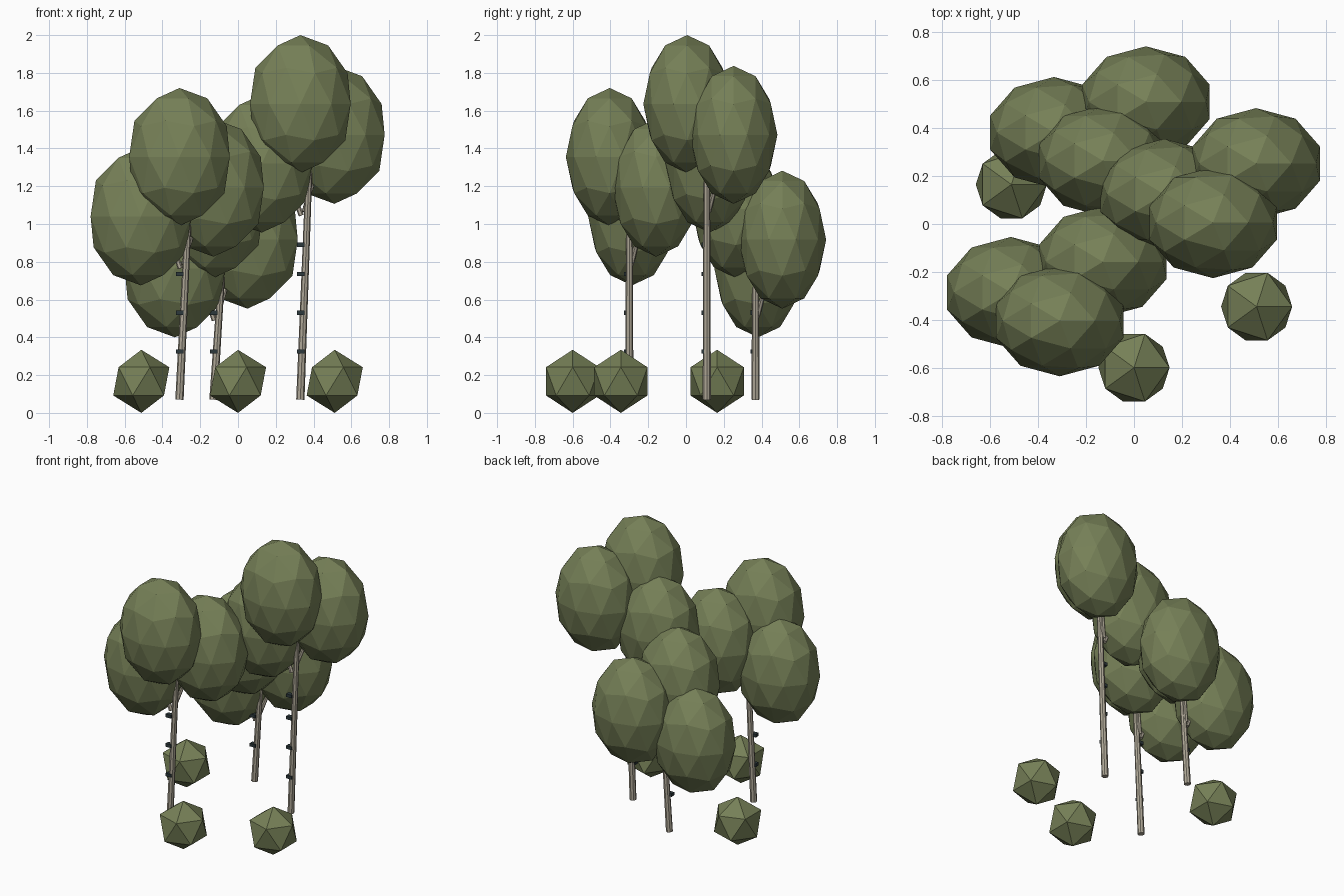
import bpy
from mathutils import Vector

cube = bpy.data.objects.get("Cube")
if cube:
    bpy.data.objects.remove(cube, do_unlink=True)


def material(name, color):
    mat = bpy.data.materials.new(name)
    mat.use_nodes = True
    mat.diffuse_color = (*color, 1)
    mat.node_tree.nodes["Principled BSDF"].inputs["Base Color"].default_value = (*color, 1)
    return mat


leaf_green = material("leaf_green", (0.18, 0.215, 0.095))
pale_bark = material("pale_bark", (0.43, 0.39, 0.31))
dark_bark = material("dark_bark", (0.025, 0.04, 0.045))


def finish(name, mat):
    obj = bpy.context.object
    obj.name = name
    obj.data.materials.append(mat)
    return obj


def blob(name, center, size, detail):
    """Faceted leafy ball, stretched to size."""
    bpy.ops.mesh.primitive_ico_sphere_add(subdivisions=detail, radius=1, location=center)
    finish(name, leaf_green).scale = size


def limb(name, start, end, r1, r2, sides):
    """Tapered round limb between two points."""
    start, end = Vector(start), Vector(end)
    axis = end - start
    bpy.ops.mesh.primitive_cone_add(vertices=sides, radius1=r1, radius2=r2,
                                    depth=axis.length, location=(start + end) / 2)
    obj = finish(name, pale_bark)
    obj.rotation_euler = axis.to_track_quat('Z', 'Y').to_euler()


def tree(name, x, y, top, marks):
    """One birch; top is the centre height of its highest crown."""
    limb(name + "_trunk", (x, y, 0.07), (x + 0.05, y, top - 0.25), 0.022, 0.017, 8)
    # short branches reaching into the side crowns
    limb(name + "_branch_right", (x + 0.005, y, top - 0.59), (x - 0.1, y + 0.01, top - 0.3),
         0.014, 0.009, 6)
    limb(name + "_branch_left", (x + 0.02, y + 0.01, top - 0.57), (x + 0.1, y + 0.08, top - 0.3),
         0.014, 0.009, 6)
    # crowns
    for part, dx, dy, dz in (("top", 0, -0.104, 0),
                             ("right", -0.204, 0.014, -0.315),
                             ("left", 0.18, 0.142, -0.163)):
        blob(f"{name}_crown_{part}", (x + dx, y + dy, top + dz), (0.28, 0.232, 0.365), 2)
    # dark bark marks on the front
    for i, z in enumerate(marks):
        bpy.ops.mesh.primitive_cube_add(size=1, location=(x + 0.002, y - 0.012, z))
        finish(f"{name}_bark_mark_{i + 1}", dark_bark).scale = (0.041, 0.03, 0.022)


heights = [0.325, 0.53, 0.735, 0.89]
tree("front_tree", -0.31, -0.30, 1.355, heights[:3])
tree("tall_tree", 0.33, 0.11, 1.635, heights)
tree("back_tree", -0.13, 0.368, 1.08, heights[:2])

# bushes
for side, x, y in (("right", -0.512, 0.165), ("front", 0, -0.6), ("left", 0.512, -0.345)):
    blob(side + "_bush", (x, y, 0.167), (0.166, 0.166, 0.167), 1)
